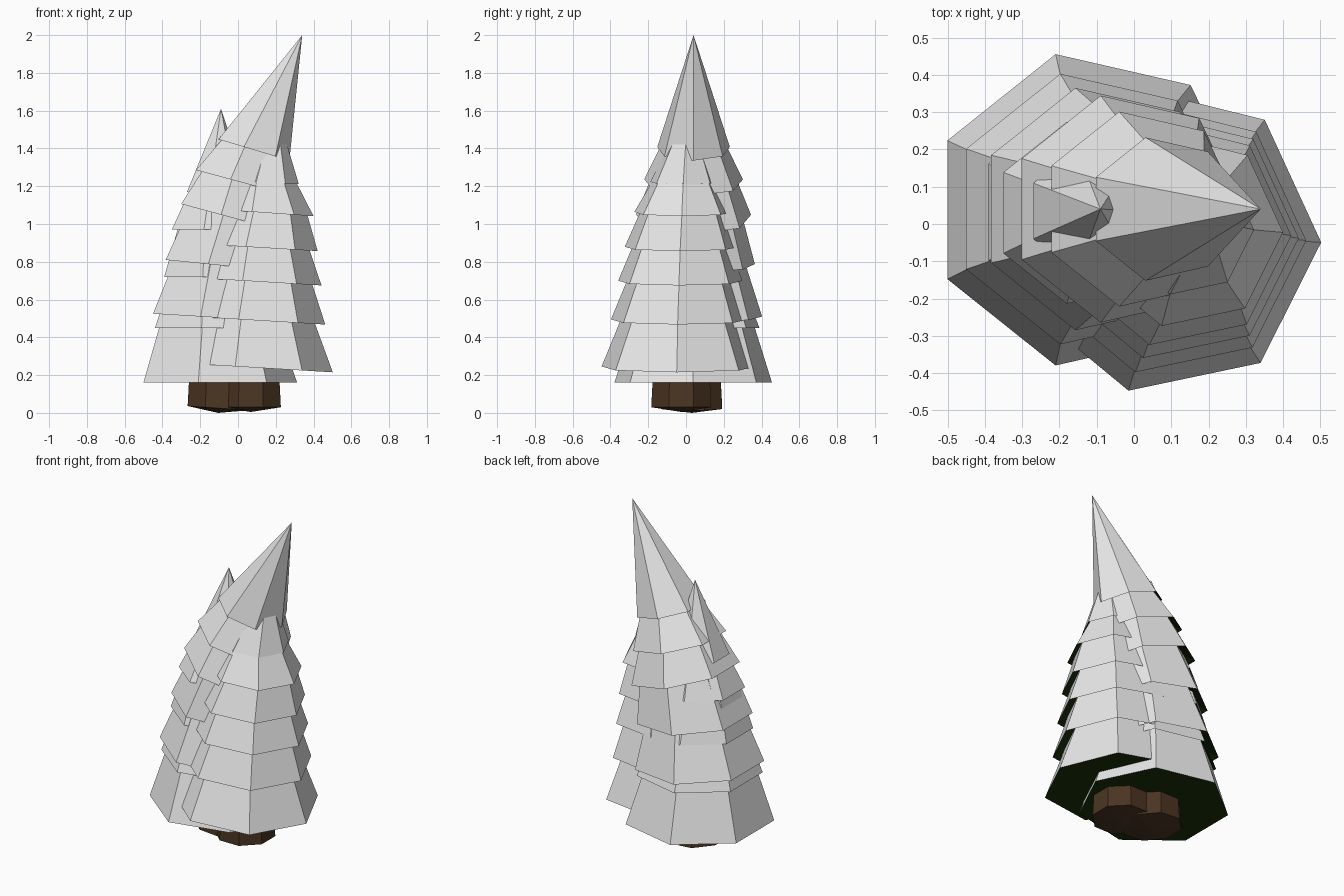
import bpy, bmesh
from math import sin, cos, pi, radians

cube = bpy.data.objects.get("Cube")
if cube:
    bpy.data.objects.remove(cube)


def material(name, rgb):
    m = bpy.data.materials.new(name)
    m.use_nodes = True
    m.diffuse_color = (*rgb, 1)
    m.node_tree.nodes["Principled BSDF"].inputs["Base Color"].default_value = (*rgb, 1)
    return m


SNOW = material("snow", (0.82, 0.82, 0.82))
NEEDLES = material("dark_green_needles", (0.01, 0.028, 0.003))
BARK = material("brown_bark", (0.07, 0.035, 0.016))
SIDES = 7
TUCK = 0.05  # how far each skirt reaches up inside the next


def ring(bm, x, y, z, radius, slope=0, phase=0, sides=SIDES):
    """Regular polygon of vertices, tilted along x by the slope."""
    verts = []
    for i in range(sides):
        a = phase + 2 * pi * i / sides
        dx = radius * cos(a)
        verts.append(bm.verts.new((x + dx, y + radius * sin(a), z + slope * dx)))
    return verts


def bridge(bm, low, high):
    n = len(low)
    return [bm.faces.new((low[i], low[(i + 1) % n], high[(i + 1) % n], high[i]))
            for i in range(n)]


def fan(bm, verts, tip):
    v = bm.verts.new(tip)
    n = len(verts)
    return [bm.faces.new((verts[i], verts[(i + 1) % n], v)) for i in range(n)]


def finish(bm, name, materials):
    bmesh.ops.recalc_face_normals(bm, faces=bm.faces)
    mesh = bpy.data.meshes.new(name)
    bm.to_mesh(mesh)
    bm.free()
    for m in materials:
        mesh.materials.append(m)
    obj = bpy.data.objects.new(name, mesh)
    bpy.context.collection.objects.link(obj)


def branches(name, tiers, tip, phase=0):
    """Snowy skirts with green undersides; each tier is (x, y, z, radius, slope)."""
    for i, (x, y, z, r, slope) in enumerate(tiers):
        bm = bmesh.new()
        rim = ring(bm, x, y, z, r, slope, phase)
        if i + 1 < len(tiers):
            nx, ny, nz, nr, ns = tiers[i + 1]
            t = TUCK / (nz - z)
            top = ring(bm, nx + (nx - x) * t, ny + (ny - y) * t, nz + TUCK,
                       nr * 0.8, ns, phase)
            bridge(bm, rim, top)
            bm.faces.new(top)
        else:
            fan(bm, rim, tip)
        if i == 0:
            # lowest skirt is closed flat
            under = [bm.faces.new(rim)]
        else:
            # upper skirts are hollow below
            under = fan(bm, rim, [a + (b - a) * 0.4 for a, b in zip((x, y, z), tip)])
            hollow = under[0].verts[2]
            hollow.co.z = z + r * 0.6
        for face in under:
            face.material_index = 1
        finish(bm, f"{name}_tier_{i + 1}", (SNOW, NEEDLES))


def trunk(name, x, y, z, radius, slope):
    bm = bmesh.new()
    low = ring(bm, x, y, z, radius, slope, radians(22.5), 8)
    high = ring(bm, x, y, 0.28, radius * 0.92, 0, radians(22.5), 8)
    bridge(bm, low, high)
    bm.faces.new(high)
    fan(bm, low, (x, y, z - 0.025))
    finish(bm, name, (BARK,))


# Tall tree bending to the left of the model
branches("tall_tree", [
    (-0.115, 0.038, 0.16, 0.428, 0),
    (-0.115, 0.04, 0.505, 0.372, -0.06),
    (-0.083, 0.04, 0.78, 0.333, -0.1),
    (-0.02, 0.04, 1.03, 0.312, -0.27),
    (0.02, 0.04, 1.22, 0.268, -0.27),
    (0.075, 0.04, 1.395, 0.197, -0.3),
], (0.34, 0.04, 2.0))
trunk("tall_tree_trunk", -0.105, 0.03, 0.025, 0.175, -0.07)

# Wide tree growing into its side
branches("wide_tree", [
    (0.085, -0.042, 0.24, 0.417, -0.06),
    (0.092, -0.038, 0.49, 0.37, -0.06),
    (0.105, -0.032, 0.695, 0.337, -0.06),
    (0.115, -0.026, 0.875, 0.307, -0.06),
    (0.137, -0.018, 1.06, 0.263, -0.07),
    (0.14, -0.012, 1.22, 0.182, -0.05),
], (0.2, 0.01, 1.62), radians(-1))
trunk("wide_tree_trunk", 0.068, -0.025, 0.03, 0.172, 0)

# Small upright tree with its tip showing
branches("small_tree", [
    (-0.11, 0.04, 0.22, 0.4, 0),
    (-0.112, 0.035, 0.45, 0.363, 0),
    (-0.12, 0.032, 0.72, 0.3, 0),
    (-0.125, 0.03, 0.97, 0.25, 0),
    (-0.115, 0.035, 1.17, 0.172, 0),
], (-0.09, 0.04, 1.61))
